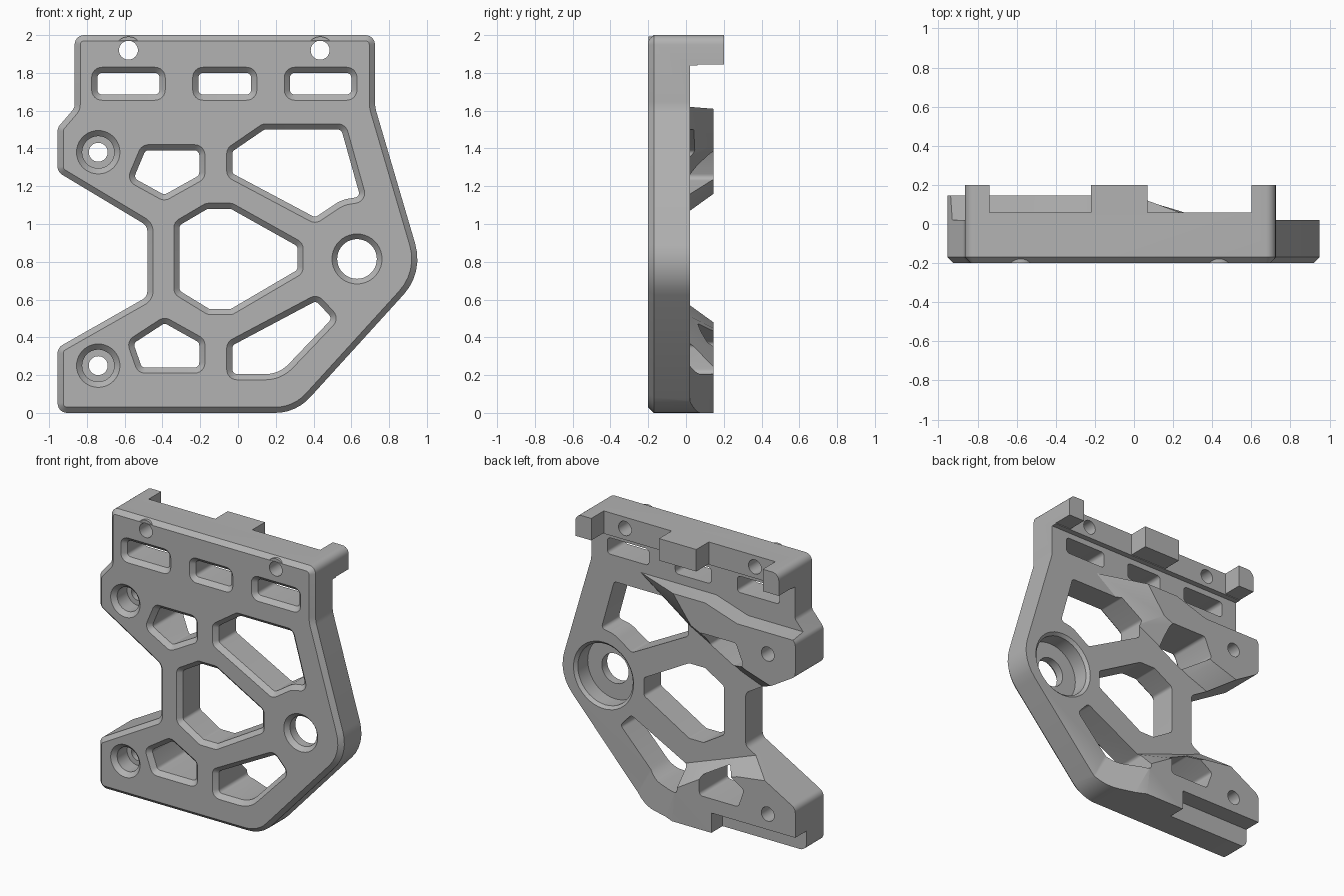
import bpy, bmesh, math
from mathutils import Vector

cube = bpy.data.objects.get("Cube")
if cube:
    bpy.data.objects.remove(cube, do_unlink=True)

FRONT, PLATE_BACK, BOSS_BACK, TAB_BACK = -0.2, 0.02, 0.145, 0.2
CHAMFER = 0.03

grey = bpy.data.materials.new("light grey")
grey.use_nodes = True
grey.diffuse_color = (0.45, 0.45, 0.45, 1)
grey.node_tree.nodes["Principled BSDF"].inputs["Base Color"].default_value = grey.diffuse_color


def fillet(corners, radius, steps=6):
    """Round every corner of an (x, z) polygon; a corner may carry its own radius."""
    out, count = [], len(corners)
    for i, c in enumerate(corners):
        r = c[2] if len(c) > 2 else radius
        p = Vector(c[:2])
        a = Vector(corners[i - 1][:2]) - p
        b = Vector(corners[(i + 1) % count][:2]) - p
        half = a.angle(b) / 2
        reach = min(r / math.tan(half), 0.48 * a.length, 0.48 * b.length)
        r = reach * math.tan(half)
        a.normalize()
        b.normalize()
        centre = p + (a + b).normalized() * (r / math.sin(half))
        start, end = p + a * reach - centre, p + b * reach - centre
        sweep = start.angle_signed(end)
        for k in range(steps + 1):
            t = -sweep * k / steps
            out.append(centre + Vector((start.x * math.cos(t) - start.y * math.sin(t),
                                        start.x * math.sin(t) + start.y * math.cos(t))))
    return out


def inset(points, d):
    """Move a clockwise outline inward by d."""
    out = []
    for i, p in enumerate(points):
        e = (p - points[i - 1]).normalized()
        f = (points[(i + 1) % len(points)] - p).normalized()
        n, m = Vector((e.y, -e.x)), Vector((f.y, -f.x))
        out.append(p + (n + m) * (d / (1 + n.dot(m))))
    return out


def loft(name, rings):
    """Closed solid through (y, outline) rings that share a point count."""
    bm = bmesh.new()
    loops = [[bm.verts.new((x, y, z)) for x, z in pts] for y, pts in rings]
    for low, high in zip(loops, loops[1:]):
        for i in range(len(low)):
            bm.faces.new((low[i - 1], low[i], high[i], high[i - 1]))
    bm.faces.new(loops[0])
    bm.faces.new(loops[-1])
    bmesh.ops.recalc_face_normals(bm, faces=bm.faces)
    mesh = bpy.data.meshes.new(name)
    bm.to_mesh(mesh)
    bm.free()
    mesh.materials.append(grey)
    ob = bpy.data.objects.new(name, mesh)
    bpy.context.collection.objects.link(ob)
    return ob


def box(name, x0, x1, y0, y1, z0, z1):
    face = [(x0, z0), (x0, z1), (x1, z1), (x1, z0)]
    return loft(name, [(y0, face), (y1, face)])


def turned(name, x, z, steps, sides=40):
    """Round solid along y from (y, radius) steps."""
    turn = [math.tau * k / sides for k in range(sides)]
    return loft(name, [(y, [(x + r * math.cos(t), z + r * math.sin(t)) for t in turn])
                       for y, r in steps])


def combine(target, tool, operation):
    tool.hide_render = True
    mod = target.modifiers.new(operation, 'BOOLEAN')
    mod.object, mod.operation, mod.solver = tool, operation, 'EXACT'
    bpy.context.view_layer.objects.active = target
    bpy.ops.object.modifier_apply(modifier=mod.name)
    bpy.data.objects.remove(tool, do_unlink=True)


# Depth envelope: plate, top ledge and three tabs
bracket = box("bracket", -1.2, 1.2, -0.4, PLATE_BACK, -0.3, 2.3)
combine(bracket, box("ledge", -1.1, 1.1, -0.1, 0.06, 1.84, 2.2), 'UNION')
for x0, x1 in ((-1.15, -0.74), (-0.22, 0.07), (0.6, 1.15)):
    combine(bracket, box("tab", x0, x1, -0.05, TAB_BACK, 1.845, 2.25), 'UNION')

# Raised bosses on the back, ramping down to the plate
upper_base = [(-1.1, 1.54), (-0.5, 1.54), (-0.25, 1.62), (0.34, 1.62),
              (-0.02, 1.36), (-0.45, 1.13), (-0.61, 1.07), (-1.1, 1)]
upper_top = [(-1.1, 1.53), (-0.5, 1.53), (-0.25, 1.61), (0, 1.61),
             (-0.14, 1.42), (-0.57, 1.22), (-0.76, 1.16), (-1.1, 1.1)]
notch = [(-0.3, -0.1), (-0.3, 0.14), (-1.1, 0.14)]
lower_base = [(-1.1, 0.6), (-0.56, 0.57), (-0.4, 0.51), (-0.1, 0.4),
              (0.25, 0.27), (0.45, -0.1)] + notch
lower_top = [(-1.1, 0.5), (-0.72, 0.48), (-0.5, 0.45), (-0.2, 0.35),
             (-0.02, 0.24), (0.02, -0.1)] + notch
for name, base, top in (("upper_boss", upper_base, upper_top),
                        ("lower_boss", lower_base, lower_top)):
    combine(bracket, loft(name, [(-0.06, base), (PLATE_BACK, base), (BOSS_BACK, top)]), 'UNION')

# Trim everything to the chamfered outline
outline = fillet([(-0.865, 2), (0.725, 2), (0.725, 1.62, 0.2), (0.983, 0.743, 0.28),
                  (0.307, 0, 0.25), (-0.955, 0), (-0.955, 0.345), (-0.48, 0.615),
                  (-0.48, 0.99), (-0.955, 1.275), (-0.955, 1.51), (-0.865, 1.615)], 0.05)
combine(bracket, loft("outline", [(FRONT, inset(outline, CHAMFER)),
                                  (FRONT + CHAMFER, outline), (0.3, outline)]), 'INTERSECT')

# Chamfered slots and weight-saving windows
windows = [[(x0, 1.83), (x1, 1.83), (x1, 1.655), (x0, 1.655)]
           for x0, x1 in ((-0.775, -0.385), (-0.24, 0.1), (0.245, 0.63))]
windows += [
    [(-0.51, 1.42), (-0.175, 1.42), (-0.175, 1.24), (-0.39, 1.12), (-0.59, 1.23)],
    [(0.13, 1.53), (0.57, 1.53), (0.685, 1.12), (0.56, 1.1, 0.15), (0.41, 1),
     (-0.06, 1.25), (-0.06, 1.4)],
    [(-0.17, 1.11), (-0.03, 1.11), (0.345, 0.9), (0.345, 0.74), (-0.03, 0.52),
     (-0.16, 0.52), (-0.34, 0.63), (-0.34, 1.01)],
    [(-0.39, 0.51), (-0.175, 0.39), (-0.175, 0.21), (-0.53, 0.21), (-0.59, 0.38)],
    [(-0.06, 0.375), (0.42, 0.63), (0.54, 0.5), (0.23, 0.175, 0.2), (-0.06, 0.175)],
]
for corners in windows:
    rim = fillet(corners, 0.055)
    hole = inset(rim, CHAMFER)
    combine(bracket, loft("window", [(FRONT - CHAMFER, inset(rim, -CHAMFER)),
                                     (FRONT + CHAMFER, hole), (0.4, hole)]), 'DIFFERENCE')

# Counterbored mounting holes
for z in (1.38, 0.25):
    combine(bracket, turned("mount_hole", -0.74, z, [
        (-0.23, 0.145), (-0.17, 0.085), (-0.06, 0.085), (-0.06, 0.05), (0.4, 0.05)]), 'DIFFERENCE')

# Pivot bore with a wide seat at the back
combine(bracket, turned("pivot_bore", 0.63, 0.815, [
    (-0.23, 0.16), (-0.17, 0.105), (-0.11, 0.105), (-0.11, 0.215),
    (0.0, 0.215), (0.04, 0.255)]), 'DIFFERENCE')

# Top bolt holes, each with a small pad standing in the chamfer
for x in (-0.58, 0.435):
    combine(bracket, turned("bolt_pad", x, 1.92, [(-0.199, 0.072), (-0.1, 0.072)]), 'UNION')
    combine(bracket, turned("bolt_hole", x, 1.92, [(-0.3, 0.05), (0.4, 0.05)]), 'DIFFERENCE')

bpy.ops.object.select_all(action='DESELECT')
bracket.select_set(True)
bpy.context.view_layer.objects.active = bracket
bpy.ops.object.shade_smooth_by_angle(angle=math.radians(25))
